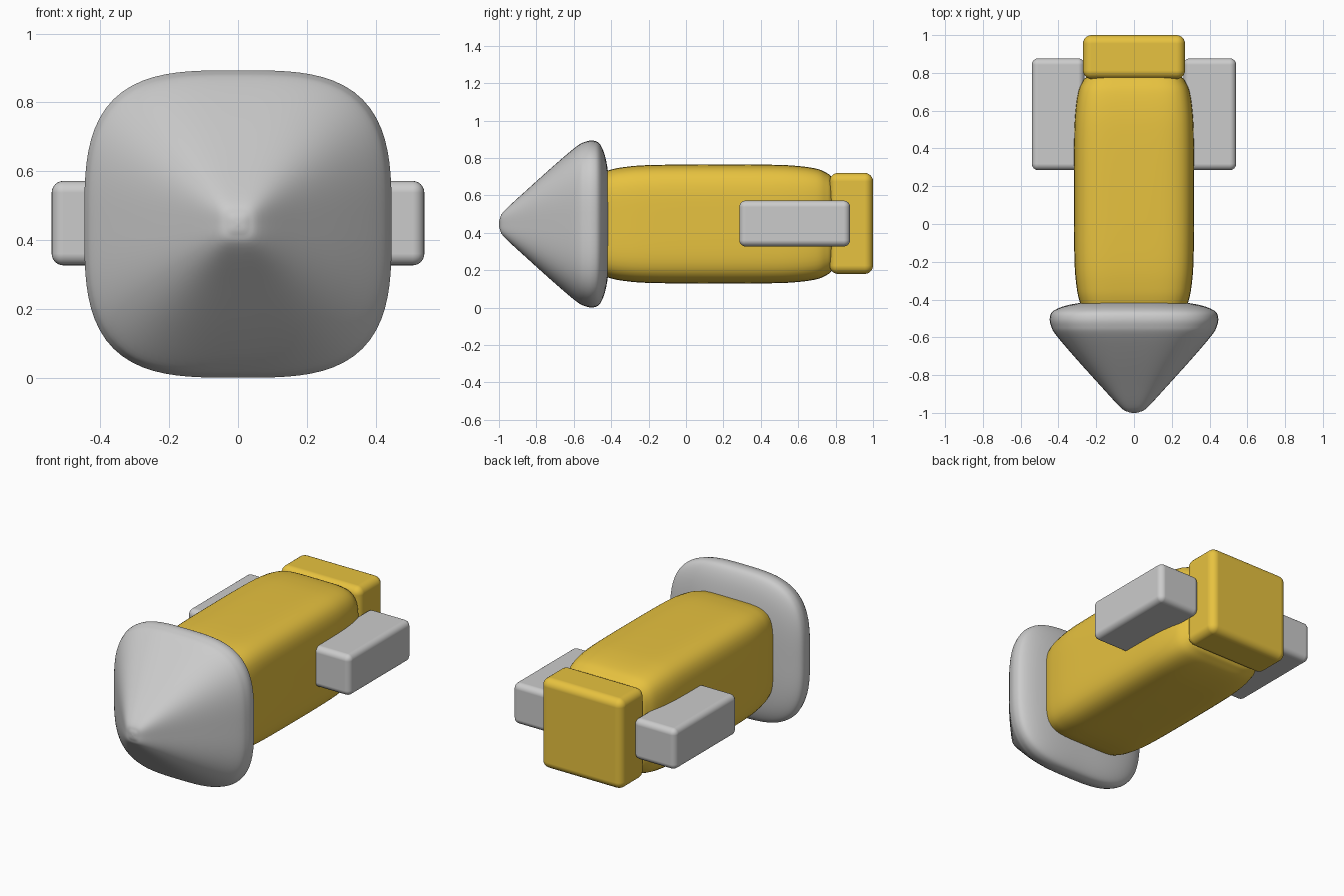
import bpy, bmesh, math
from mathutils import Vector

if "Cube" in bpy.data.objects:
    bpy.data.objects.remove(bpy.data.objects["Cube"])

ZC = 0.447  # height of the long axis

gold = bpy.data.materials.new("gold")
gold.diffuse_color = (0.8, 0.54, 0.05, 1)
gold.use_nodes = True
gold.node_tree.nodes["Principled BSDF"].inputs["Base Color"].default_value = gold.diffuse_color


def finish(name, bm, mat=None):
    bmesh.ops.recalc_face_normals(bm, faces=bm.faces)
    for f in bm.faces:
        f.smooth = True
    me = bpy.data.meshes.new(name)
    bm.to_mesh(me)
    bm.free()
    ob = bpy.data.objects.new(name, me)
    bpy.context.collection.objects.link(ob)
    if mat:
        me.materials.append(mat)
    return ob


def smooth_profile(pts, steps=5):
    """Catmull-Rom interpolation of (y, radius) stations."""
    p = [Vector(q) for q in [pts[0]] + pts + [pts[-1]]]
    out = []
    for a, b, c, d in zip(p, p[1:], p[2:], p[3:]):
        for i in range(steps):
            t = i / steps
            out.append(0.5 * (2 * b + (c - a) * t + (2 * a - 5 * b + 4 * c - d) * t**2
                              + (3 * b - a - 3 * c + d) * t**3))
    return out + [p[-1]]


def loft(name, pts, n, mat=None, seg=96):
    """Rounded-square section (superellipse power n) lofted along y."""
    bm = bmesh.new()
    rings = []
    for y, r in smooth_profile(pts):
        ring = []
        for i in range(seg):
            a = 2 * math.pi * i / seg
            c, s = math.cos(a), math.sin(a)
            k = r * (abs(c)**n + abs(s)**n) ** (-1 / n)
            ring.append(bm.verts.new((k * c, y, ZC + k * s)))
        rings.append(ring)
    for p, q in zip(rings, rings[1:]):
        for i in range(seg):
            j = (i + 1) % seg
            bm.faces.new((p[i], p[j], q[j], q[i]))
    bm.faces.new(rings[0])
    bm.faces.new(rings[-1])
    return finish(name, bm, mat)


def block(name, lo, hi, radius, mat=None):
    """Box between two corners with rounded edges."""
    lo, hi = Vector(lo), Vector(hi)
    bm = bmesh.new()
    bmesh.ops.create_cube(bm, size=1)
    for v in bm.verts:
        v.co = (lo + hi) / 2 + v.co * (hi - lo)
    ob = finish(name, bm, mat)
    bev = ob.modifiers.new("round", 'BEVEL')
    bev.width, bev.segments = radius, 6
    bev.harden_normals = True
    return ob


# Pointed nose with a rounded rim and gently domed back
loft("nose_cone", [(-1.0, 0.004), (-0.995, 0.03), (-0.97, 0.072), (-0.85, 0.183),
                   (-0.7, 0.318), (-0.585, 0.415), (-0.54, 0.439), (-0.5, 0.446),
                   (-0.465, 0.432), (-0.438, 0.38), (-0.42, 0.3), (-0.41, 0.2),
                   (-0.408, 0.01)], 3.3)

# Main body, softly tapering at both ends
loft("body", [(-0.46, 0.27), (-0.41, 0.288), (-0.34, 0.303), (-0.2, 0.315),
              (0.1, 0.318), (0.45, 0.317), (0.6, 0.31), (0.7, 0.295),
              (0.75, 0.274), (0.775, 0.255), (0.785, 0.22), (0.787, 0.01)], 5, gold)

# Tail block
block("tail_block", (-0.27, 0.768, 0.18), (0.27, 1.0, 0.72), 0.045, gold)

# Side fins
for side, name in ((1, "right_fin"), (-1, "left_fin")):
    xs = sorted((0.262 * side, 0.541 * side))
    block(name, (xs[0], 0.285, 0.327), (xs[1], 0.877, 0.572), 0.034)
